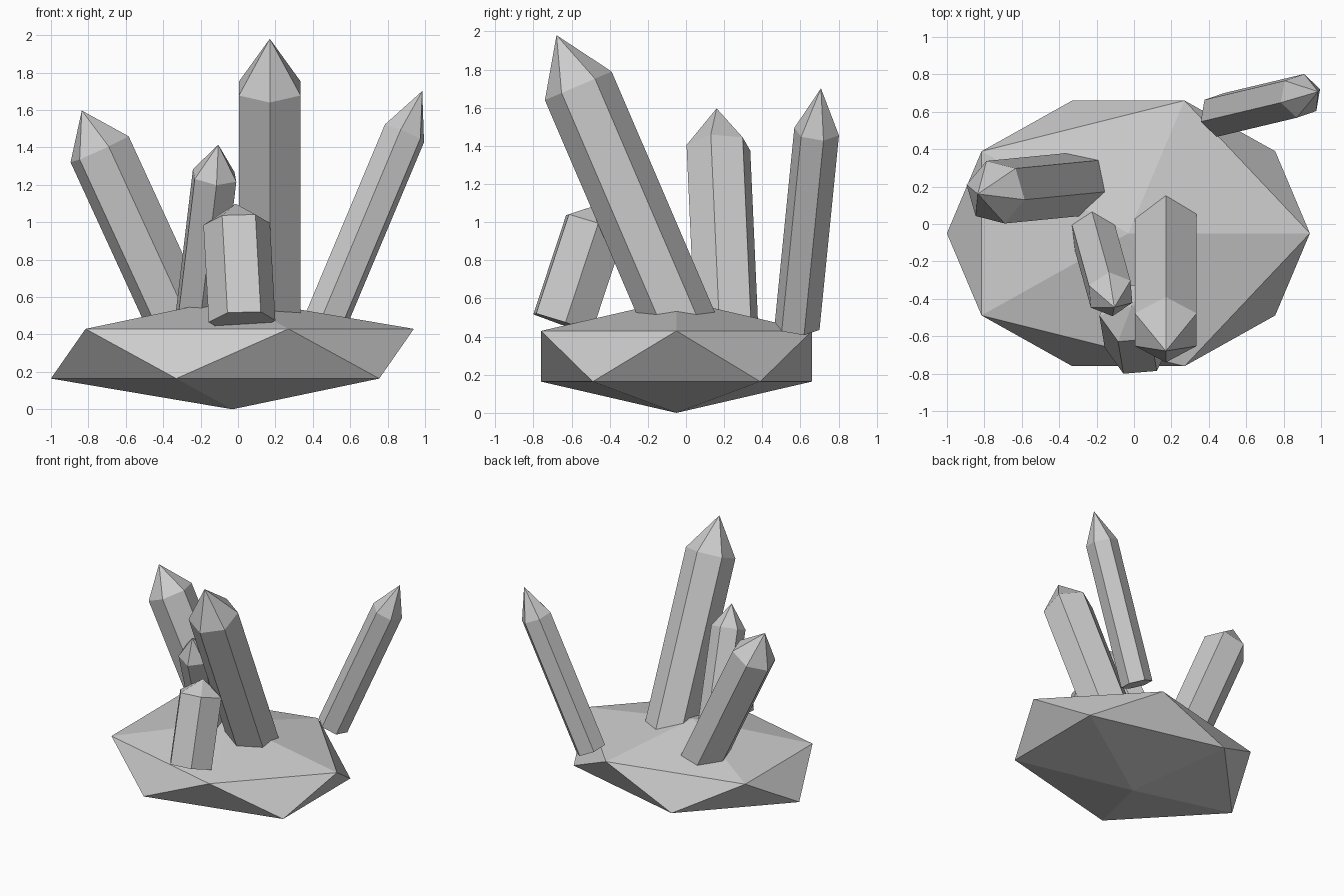
import bpy
import bmesh
from math import cos, sin, pi
from mathutils import Vector, Matrix

cube = bpy.data.objects.get("Cube")
if cube:
    bpy.data.objects.remove(cube)

# One plain grey for rock and crystals
grey = bpy.data.materials.new("stone_grey")
grey.use_nodes = True
colour = (0.6, 0.6, 0.6, 1)
grey.diffuse_color = colour
grey.node_tree.nodes["Principled BSDF"].inputs["Base Color"].default_value = colour


def finish(name, bm):
    bmesh.ops.recalc_face_normals(bm, faces=bm.faces)
    mesh = bpy.data.meshes.new(name)
    bm.to_mesh(mesh)
    bm.free()
    mesh.materials.append(grey)
    obj = bpy.data.objects.new(name, mesh)
    bpy.context.collection.objects.link(obj)
    return obj


def crystal(name, shoulder, lean, corner, tip_height, base_z):
    """Six-sided prism with a pointed tip; lean is the axis per unit of z,
    corner points from the shoulder centre to one of its corners."""
    centre, lean, corner = Vector(shoulder), Vector((*lean, 1)), Vector(corner)
    axis = lean.normalized()
    radius = corner.length
    u = (corner - axis * corner.dot(axis)).normalized() * radius
    v = axis.cross(u)
    foot = centre - lean * (centre.z - base_z)
    bm = bmesh.new()
    offsets = [u * cos(i * pi / 3) + v * sin(i * pi / 3) for i in range(6)]
    low = [bm.verts.new(foot + o) for o in offsets]
    high = [bm.verts.new(centre + o) for o in offsets]
    tip = bm.verts.new(centre + axis * tip_height)
    bm.faces.new(low)
    for i in range(6):
        j = (i + 1) % 6
        bm.faces.new((low[i], low[j], high[j], high[i]))
        bm.faces.new((high[i], high[j], tip))
    return finish(name, bm)


# Flattened twenty-sided rock
bm = bmesh.new()
bmesh.ops.create_icosphere(
    bm, subdivisions=1, radius=1,
    matrix=Matrix.Translation((-0.03, -0.05, 0.297)) @ Matrix.Diagonal((1.085, 0.835, 0.297, 1)))
finish("rock_base", bm)

# Crystals: shoulder centre, lean, corner offset, tip height, foot height
crystal("tall_crystal", (0.17, -0.565, 1.715), (0, -0.429), (0, -0.175, -0.075), 0.289, 0.42)
crystal("right_crystal", (-0.74, 0.17, 1.39), (-0.46, -0.045), (-0.155, 0.04, -0.07), 0.228, 0.42)
crystal("left_crystal", (0.89, 0.685, 1.475), (0.42, 0.1), (0.02, 0.117, -0.02), 0.247, 0.455)
crystal("front_crystal", (-0.007, -0.475, 0.99), (-0.055, 0.33), (0.178, 0.015, 0.005), 0.115, 0.47)
crystal("middle_crystal", (-0.125, -0.375, 1.25), (0.12, -0.43), (0.01, -0.118, -0.052), 0.18, 0.42)
